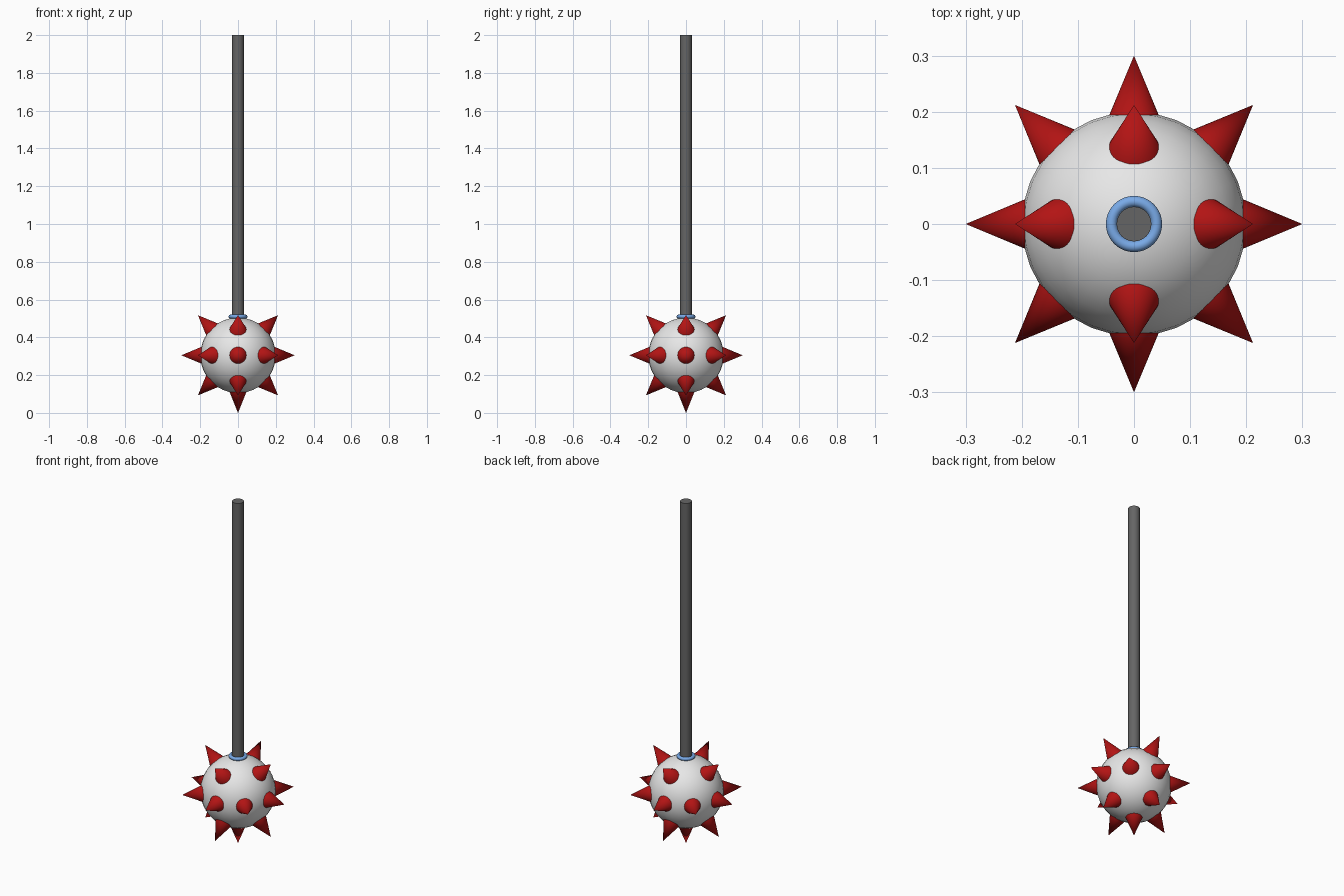
import bpy
import math
from mathutils import Vector

cube = bpy.data.objects.get("Cube")
if cube:
    bpy.data.objects.remove(cube, do_unlink=True)

CENTRE = Vector((0, 0, 0.305))
BALL_R = 0.2
REACH = 0.3       # ball centre to spike tip
ROOT = 0.18       # ball centre to hidden spike base


def material(name, r, g, b):
    m = bpy.data.materials.new(name)
    m.use_nodes = True
    m.diffuse_color = (r, g, b, 1)
    m.node_tree.nodes["Principled BSDF"].inputs["Base Color"].default_value = (r, g, b, 1)
    return m


def finish(name, mat):
    ob = bpy.context.object
    ob.name = name
    ob.data.materials.append(mat)
    bpy.ops.object.shade_smooth_by_angle(angle=math.radians(40))
    return ob


white = material("ball white", 0.8, 0.8, 0.8)
red = material("spike red", 0.45, 0.007, 0.007)
grey = material("handle grey", 0.13, 0.13, 0.13)
blue = material("collar blue", 0.19, 0.4, 0.8)

# Ball head
bpy.ops.mesh.primitive_uv_sphere_add(segments=32, ring_count=16, radius=BALL_R, location=CENTRE)
finish("ball", white)

# Handle, sunk slightly into the ball
low, high = CENTRE.z + 0.18, 2.0
bpy.ops.mesh.primitive_cylinder_add(vertices=32, radius=0.031, depth=high - low,
                                    location=(0, 0, (low + high) / 2))
finish("handle", grey)

# Collar ring where the handle meets the ball
bpy.ops.mesh.primitive_torus_add(major_segments=48, minor_segments=12, major_radius=0.04,
                                 minor_radius=0.01, location=CENTRE + Vector((0, 0, 0.205)))
finish("collar", blue)


# Spikes pointing straight out of the ball
def spike(name, direction, reach=REACH):
    d = Vector(direction).normalized()
    bpy.ops.mesh.primitive_cone_add(vertices=32, radius1=0.05, radius2=0, depth=reach - ROOT,
                                    location=CENTRE + d * (reach + ROOT) / 2,
                                    rotation=d.to_track_quat('Z', 'Y').to_euler())
    finish(name, red)


for i in range(8):
    a = i * math.pi / 4
    x, y = math.cos(a), math.sin(a)
    spike(f"middle_spike_{i + 1}", (x, y, 0))
    if i % 2 == 0:
        spike(f"upper_spike_{i // 2 + 1}", (x, y, 1))
        spike(f"lower_spike_{i // 2 + 1}", (x, y, -1))
spike("bottom_spike", (0, 0, -1), CENTRE.z)
